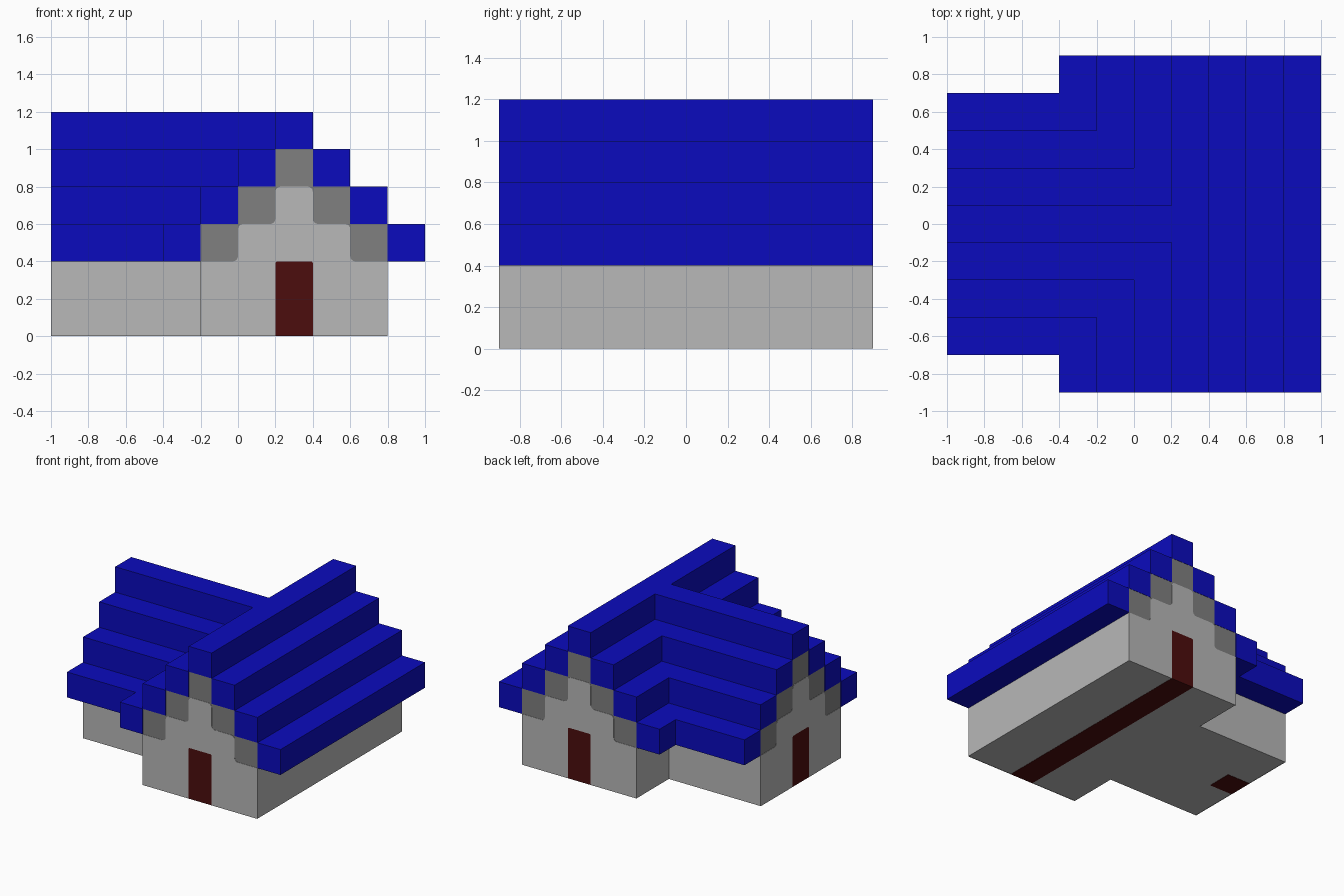
import bpy
import bmesh
import math
from mathutils import Matrix, Vector

cube = bpy.data.objects.get("Cube")
if cube:
    bpy.data.objects.remove(cube, do_unlink=True)


def material(name, rgb):
    lin = [((c / 255 + 0.055) / 1.055) ** 2.4 if c > 10 else c / 255 / 12.92 for c in rgb]
    m = bpy.data.materials.new(name)
    m.use_nodes = True
    m.diffuse_color = (*lin, 1)
    m.node_tree.nodes["Principled BSDF"].inputs["Base Color"].default_value = (*lin, 1)
    return m


BLUE = material("roof blue", (11, 11, 190))
LIGHT = material("light stone", (184, 184, 184))
DARK = material("dark stone", (128, 128, 128))
RED = material("door red", (76, 13, 13))


def prism(name, outline, z0, z1, mat, matrix=Matrix()):
    """Extrude a closed 2D outline along local z, then place it."""
    bm = bmesh.new()
    face = bm.faces.new([bm.verts.new((x, y, z0)) for x, y in outline])
    ext = bmesh.ops.extrude_face_region(bm, geom=[face])
    top = [v for v in ext["geom"] if isinstance(v, bmesh.types.BMVert)]
    bmesh.ops.translate(bm, verts=top, vec=(0, 0, z1 - z0))
    bmesh.ops.recalc_face_normals(bm, faces=bm.faces)
    bm.transform(matrix)
    mesh = bpy.data.meshes.new(name)
    bm.to_mesh(mesh)
    bm.free()
    mesh.materials.append(mat)
    obj = bpy.data.objects.new(name, mesh)
    bpy.context.collection.objects.link(obj)
    return obj


def rect(x0, x1, y0, y1):
    return [(x0, y0), (x1, y0), (x1, y1), (x0, y1)]


def rounded(half):
    """Round the corners flagged with a radius in a list of (x, y, r)."""
    out = []
    for i, (x, y, r) in enumerate(half):
        p = Vector((x, y))
        if not r:
            out.append((x, y))
            continue
        a = p + (Vector(half[i - 1][:2]) - p).normalized() * r
        b = p + (Vector(half[(i + 1) % len(half)][:2]) - p).normalized() * r
        c = a + b - p
        for k in range(5):
            t = k * math.pi / 8
            out.append(tuple(c + (a - c) * math.cos(t) + (b - c) * math.sin(t)))
    return out


def mirrored(half):
    return half + [(-p[0], *p[1:]) for p in reversed(half)]


def tee(half, x_right, x_join, x_end, y_end):
    """Plan of the long hall with the side wing towards -x."""
    return [(x_end, -half), (x_join, -half), (x_join, -y_end), (x_right, -y_end),
            (x_right, y_end), (x_join, y_end), (x_join, half), (x_end, half)]


CX, HALL, WING, SKIN = 0.3, 0.9, -1.0, 0.002

# Wall block and the floor strips leading to the doors
prism("walls", tee(0.5, 0.8, -0.2, WING + SKIN, HALL - SKIN), SKIN, 0.4, LIGHT)
prism("hall_floor_strip", rect(0.2, 0.4, -HALL + SKIN, HALL - SKIN), 0, 0.01, RED)
prism("wing_floor_patch", rect(WING + SKIN, -0.8, -0.1, 0.1), 0, 0.01, RED)

# Gable ends: dark stepped core, light facing around the doorway, door
core = mirrored([(0.5, 0.4), (0.5, 0.6), (0.3, 0.6), (0.3, 0.8), (0.1, 0.8), (0.1, 1.0)])
R = 0.028
facing = rounded(mirrored([(0.1, 0.4, 0.01), (0.1, 0, 0), (0.5, 0, 0), (0.5, 0.4, 0),
                           (0.3, 0.4, R), (0.3, 0.6, R), (0.1, 0.6, R), (0.1, 0.8, R)]))
door = rounded(mirrored([(0.1, 0, 0), (0.1, 0.4, 0.01)]))
gables = {"front": ((1, 0, 0), (CX, -HALL + SKIN, 0)),
          "back": ((-1, 0, 0), (CX, HALL - SKIN, 0)),
          "wing": ((0, -1, 0), (WING + SKIN, 0, 0))}
for side, (u, origin) in gables.items():
    u, up = Vector(u), Vector((0, 0, 1))
    place = Matrix((u, up, u.cross(up))).transposed().to_4x4()
    place.translation = origin
    prism(side + "_gable_core", core, -0.2, 0, DARK, place)
    prism(side + "_gable_facing", facing, 0, SKIN, LIGHT, place)
    prism(side + "_door", door, 0, SKIN, RED, place)

# Stepped roof: straight courses on the left, L-shaped courses round the wing
for i in range(3):
    w, z = 0.7 - 0.2 * i, 0.4 + 0.2 * i
    prism(f"roof_left_course_{i + 1}", rect(CX + w - 0.2, CX + w, -HALL, HALL), z, z + 0.2, BLUE)
    for side, s in (("front", 1), ("back", -1)):
        ell = [(WING, -w), (CX - w, -w), (CX - w, -HALL), (CX - w + 0.2, -HALL),
               (CX - w + 0.2, -w + 0.2), (WING, -w + 0.2)]
        prism(f"roof_{side}_course_{i + 1}", [(x, s * y) for x, y in ell], z, z + 0.2, BLUE)
prism("roof_ridge", tee(0.1, CX + 0.1, CX - 0.1, WING, HALL), 1.0, 1.2, BLUE)
